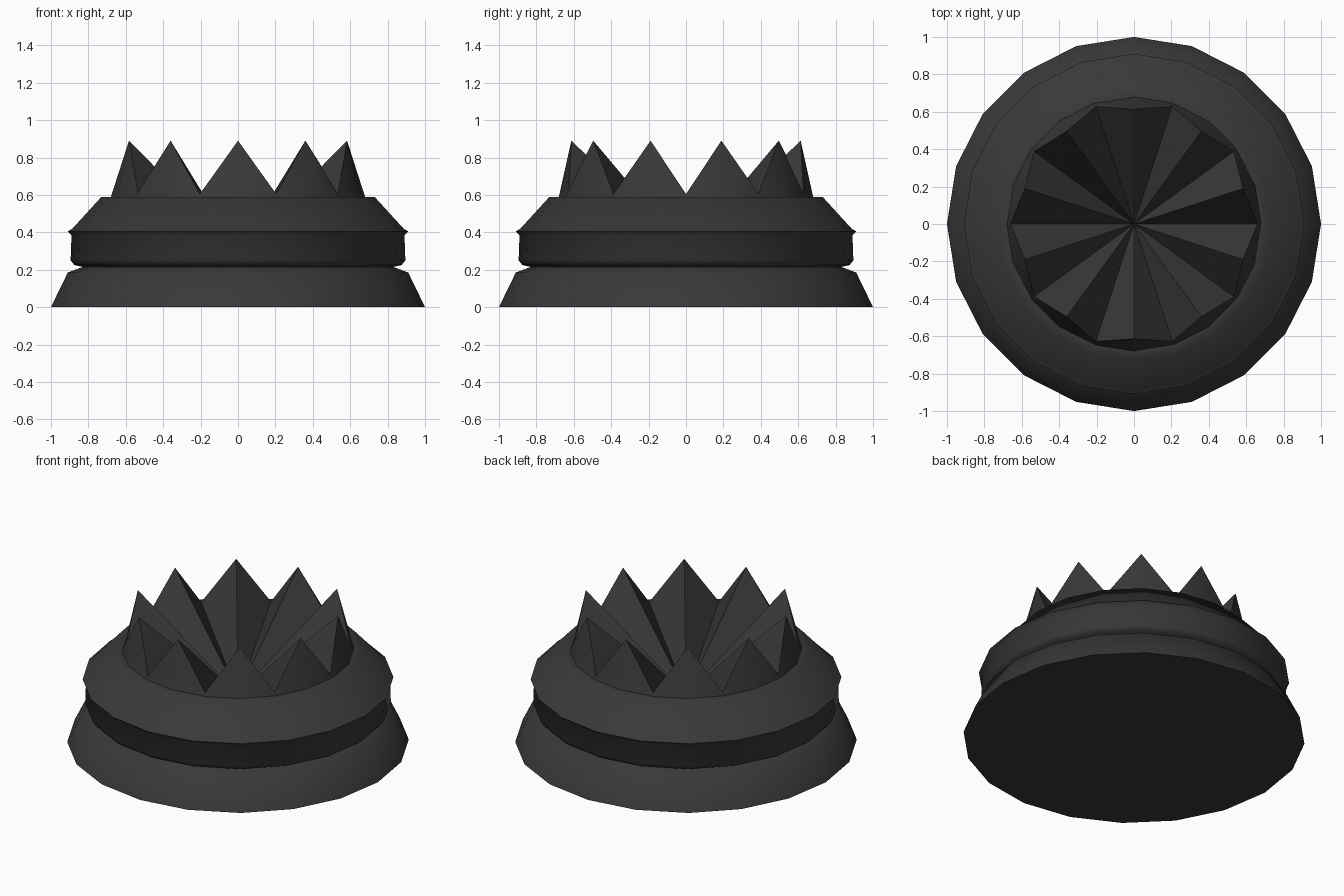
import bpy, bmesh, math

cube = bpy.data.objects.get("Cube")
if cube:
    bpy.data.objects.remove(cube, do_unlink=True)

SIDES = 20

charcoal = bpy.data.materials.new("charcoal")
charcoal.use_nodes = True
colour = (0.04, 0.04, 0.04, 1)
charcoal.diffuse_color = colour
charcoal.node_tree.nodes["Principled BSDF"].inputs["Base Color"].default_value = colour


def ring(bm, levels):
    """One loop of vertices; levels gives (radius, z) in turn around it."""
    loop = []
    for i in range(SIDES):
        a = math.tau * i / SIDES
        r, z = levels[i % len(levels)]
        loop.append(bm.verts.new((r * math.cos(a), r * math.sin(a), z)))
    return loop


def bridge(bm, low, high):
    for i in range(SIDES):
        j = (i + 1) % SIDES
        bm.faces.new((low[i], low[j], high[j], high[i]))


def finish(bm, name, angle):
    mesh = bpy.data.meshes.new(name)
    bm.to_mesh(mesh)
    bm.free()
    mesh.materials.append(charcoal)
    obj = bpy.data.objects.new(name, mesh)
    bpy.context.collection.objects.link(obj)
    bpy.ops.object.select_all(action="DESELECT")
    obj.select_set(True)
    bpy.context.view_layer.objects.active = obj
    bpy.ops.object.shade_smooth_by_angle(angle=math.radians(angle))


def turned(name, profile, cap_bottom=False):
    bm = bmesh.new()
    loops = [ring(bm, [p]) for p in profile]
    for low, high in zip(loops, loops[1:]):
        bridge(bm, low, high)
    if cap_bottom:
        bm.faces.new(loops[0][::-1])
    finish(bm, name, 50)


# Flared foot with a narrow neck above it
turned("foot", [(1.0, 0), (0.91, 0.185), (0.83, 0.215)], cap_bottom=True)

# Body band, thin lip and sloping shoulder
turned("body", [(0.83, 0.215), (0.875, 0.225), (0.895, 0.25), (0.89, 0.385),
                (0.91, 0.405), (0.885, 0.42), (0.73, 0.59), (0.675, 0.59)])

# Crown of ten points: outer wall, then a folded bowl running to the centre
bm = bmesh.new()
base = ring(bm, [(0.68, 0.588)])
teeth = ring(bm, [(0.66, 0.605), (0.613, 0.89)])
# Points sit on the front and back, valleys on the left and right
bridge(bm, base, teeth)
centre = bm.verts.new((0, 0, 0.3))
for i in range(SIDES):
    bm.faces.new((teeth[i], teeth[(i + 1) % SIDES], centre))
finish(bm, "crown", 70)
